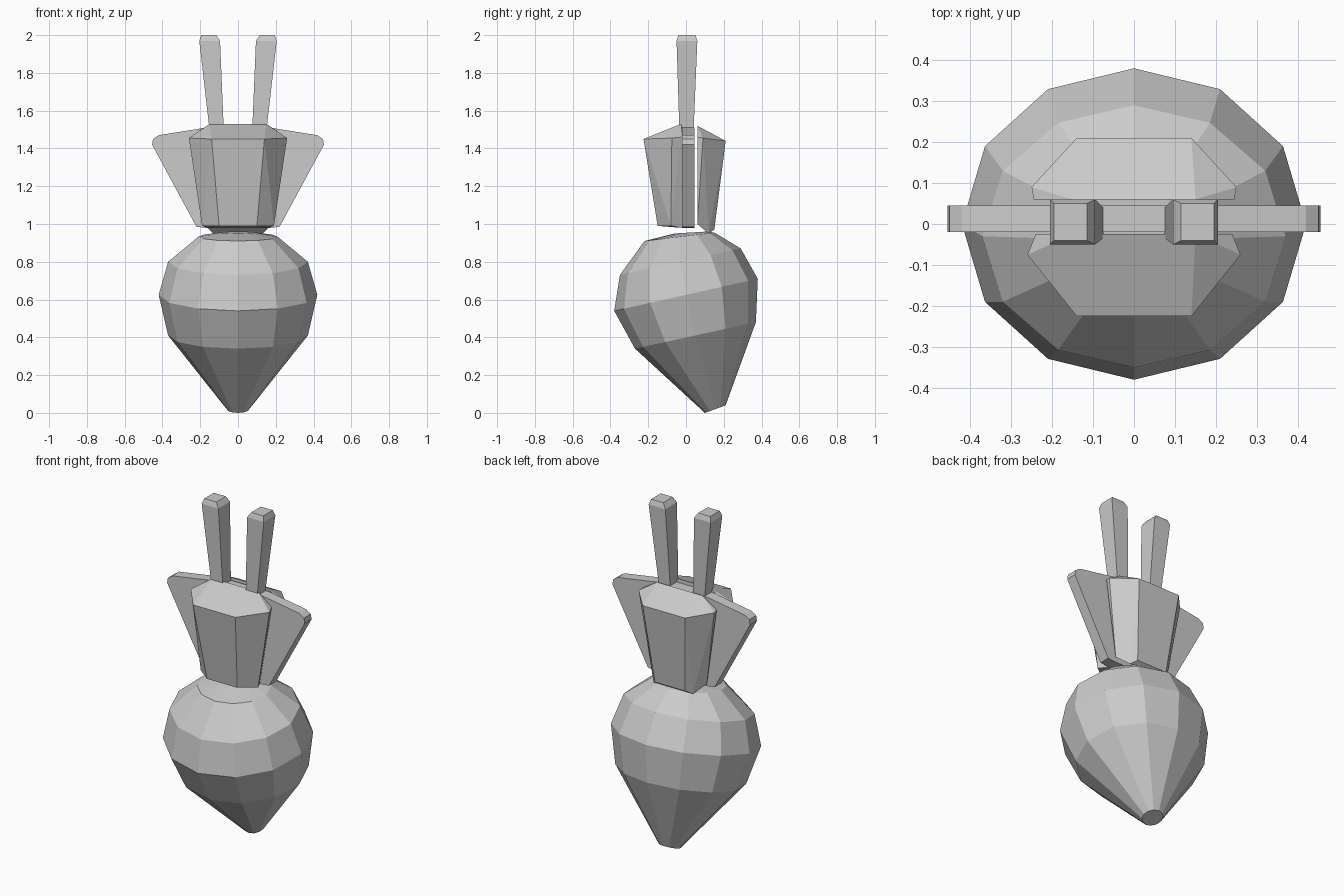
import bpy, bmesh, math

if "Cube" in bpy.data.objects:
    bpy.data.objects.remove(bpy.data.objects["Cube"])


def finish(bm, name):
    bmesh.ops.recalc_face_normals(bm, faces=bm.faces)
    mesh = bpy.data.meshes.new(name)
    bm.to_mesh(mesh)
    bm.free()
    obj = bpy.data.objects.new(name, mesh)
    bpy.context.collection.objects.link(obj)
    return obj


def loft(name, rings):
    """Skin closed rings of points and cap both ends."""
    bm = bmesh.new()
    loops = [[bm.verts.new(p) for p in ring] for ring in rings]
    n = len(loops[0])
    for a, b in zip(loops, loops[1:]):
        for i in range(n):
            j = (i + 1) % n
            bm.faces.new((a[i], a[j], b[j], b[i]))
    bm.faces.new(loops[0][::-1])
    bm.faces.new(loops[-1])
    return finish(bm, name)


def mirrored_hull(name, half):
    """Convex solid from points mirrored across x = 0."""
    bm = bmesh.new()
    for x, y, z in half:
        bm.verts.new((x, y, z))
        bm.verts.new((-x, y, z))
    bmesh.ops.convex_hull(bm, input=bm.verts)
    bmesh.ops.dissolve_limit(bm, angle_limit=math.radians(3),
                             verts=bm.verts, edges=bm.edges)
    return finish(bm, name)


# Root bulb: leaning rings given as half width, front (y, z), back (y, z)
sections = [
    (0.06, (0.10, 0.00), (0.21, 0.04)),
    (0.37, (-0.27, 0.34), (0.37, 0.48)),
    (0.42, (-0.38, 0.54), (0.38, 0.71)),
    (0.37, (-0.35, 0.73), (0.29, 0.87)),
    (0.21, (-0.22, 0.91), (0.15, 0.955)),
    (0.09, (-0.06, 0.95), (0.11, 0.96)),
]
rings = []
for rx, (fy, fz), (by, bz) in sections:
    ring = []
    for i in range(12):
        a = math.tau * i / 12
        t = (math.sin(a) + 1) / 2
        ring.append((rx * math.cos(a), fy + (by - fy) * t, fz + (bz - fz) * t))
    rings.append(ring)
loft("root_bulb", rings)

# Front and back leaves: thick wedges with sloping tops
mirrored_hull("front_leaf", [
    (0.14, -0.225, 1.45), (0.26, -0.075, 1.455), (0.24, -0.025, 1.46),
    (0.15, -0.025, 1.53),
    (0.10, -0.15, 0.99), (0.19, -0.08, 0.99), (0.16, -0.025, 0.98)])
mirrored_hull("back_leaf", [
    (0.14, 0.21, 1.44), (0.25, 0.09, 1.455), (0.245, 0.06, 1.46),
    (0.15, 0.06, 1.52),
    (0.10, 0.15, 0.97), (0.13, 0.12, 0.95), (0.18, 0.06, 1.0)])

# Wide middle leaf: flat fan slab between the other two
fan = [(0.17, 0.98), (0.22, 0.985), (0.455, 1.42), (0.45, 1.45), (0.42, 1.47), (0.17, 1.51)]
mirrored_hull("middle_leaf", [(x, y, z) for x, z in fan for y in (-0.02, 0.045)])

# Stalks: flaring square posts with chamfered tops
def stalk(name, s):
    def rect(x0, x1, y0, y1, z):
        return [(s * x0, y0, z), (s * x1, y0, z), (s * x1, y1, z), (s * x0, y1, z)]
    loft(name, [rect(0.075, 0.15, -0.035, 0.04, 1.49),
                rect(0.095, 0.205, -0.05, 0.06, 1.97),
                rect(0.115, 0.195, -0.04, 0.05, 2.0)])


for name, s in (("right_stalk", 1), ("left_stalk", -1)):
    stalk(name, s)
